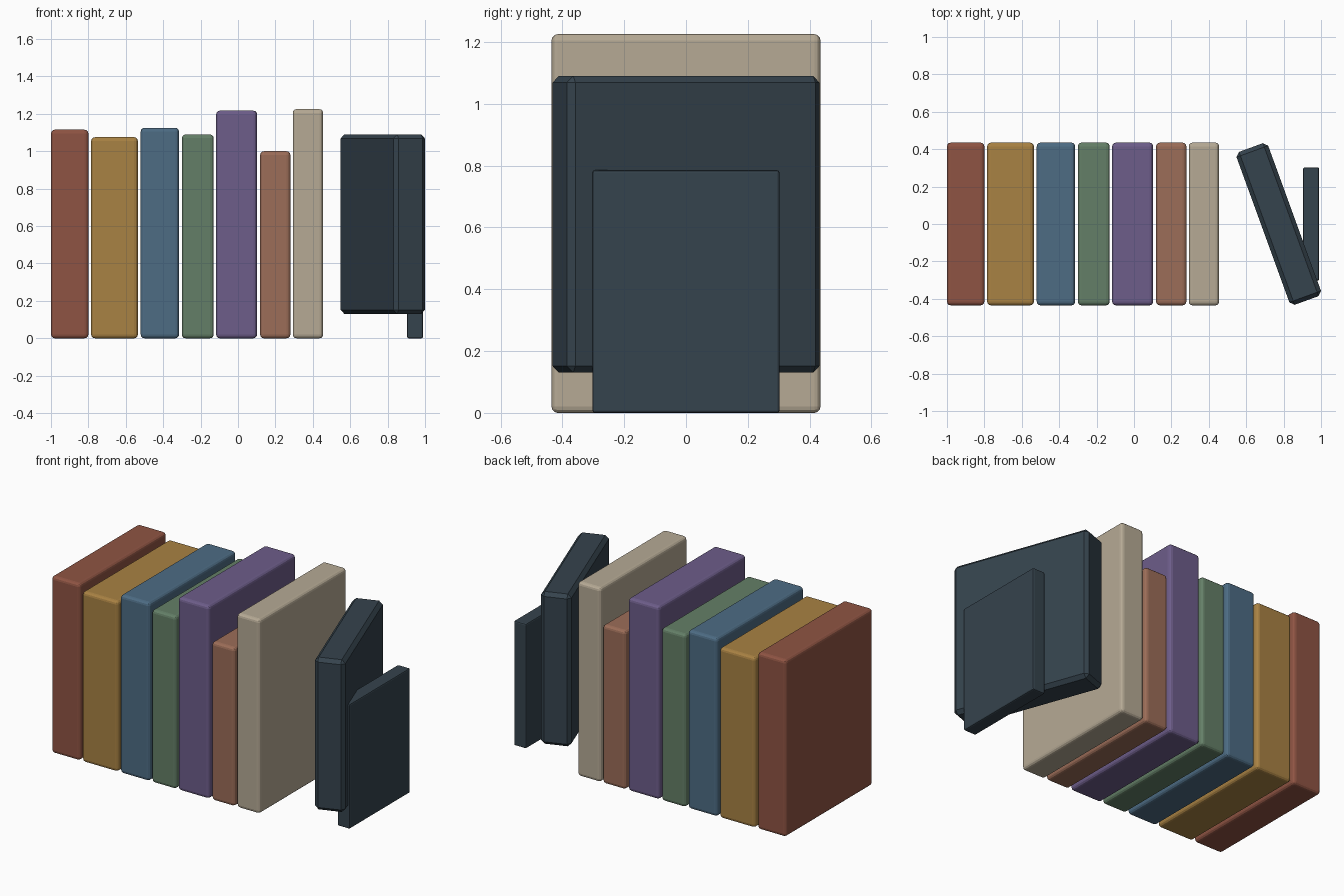
import bpy, math

if "Cube" in bpy.data.objects:
    bpy.data.objects.remove(bpy.data.objects["Cube"])


def material(name, code):
    # sRGB hex to linear
    rgb = [int(code[i:i + 2], 16) / 255 for i in (0, 2, 4)]
    col = [c / 12.92 if c <= 0.04045 else ((c + 0.055) / 1.055) ** 2.4 for c in rgb] + [1]
    m = bpy.data.materials.new(name)
    m.use_nodes = True
    m.diffuse_color = col
    m.node_tree.nodes["Principled BSDF"].inputs["Base Color"].default_value = col
    return m


def block(name, size, centre, mat, bevel, segments, turn=0):
    bpy.ops.mesh.primitive_cube_add(size=1, location=centre)
    ob = bpy.context.object
    ob.name = name
    ob.scale = size
    bpy.ops.object.transform_apply(location=False, rotation=False, scale=True)
    ob.rotation_euler.z = math.radians(turn)
    ob.data.materials.append(mat)
    mod = ob.modifiers.new("rounded_edges", "BEVEL")
    mod.width = bevel
    mod.segments = segments


# Row of upright books: colour name, colour, left edge, right edge, height
books = [
    ("rust", "8F5443", -1.0, -0.80, 1.115),
    ("ochre", "A98243", -0.785, -0.535, 1.075),
    ("blue", "4D6C84", -0.52, -0.315, 1.125),
    ("green", "647F67", -0.30, -0.13, 1.09),
    ("purple", "6D5D8A", -0.117, 0.102, 1.217),
    ("terracotta", "9C6D58", 0.118, 0.28, 1.0),
    ("cream", "B6AA95", 0.293, 0.455, 1.225),
]
for name, code, left, right, height in books:
    block(name + "_book", (right - left, 0.87, height),
          ((left + right) / 2, 0, height / 2), material(name, code), 0.02, 3)

# Turned slab and the bookend it rests against
slate = material("slate", "35434D")
block("leaning_slab", (0.18, 0.87, 0.96), (0.774, 0, 0.61), slate, 0.022, 1, 20)
block("bookend_plate", (0.085, 0.605, 0.785), (0.947, 0, 0.3925), slate, 0.008, 2)
